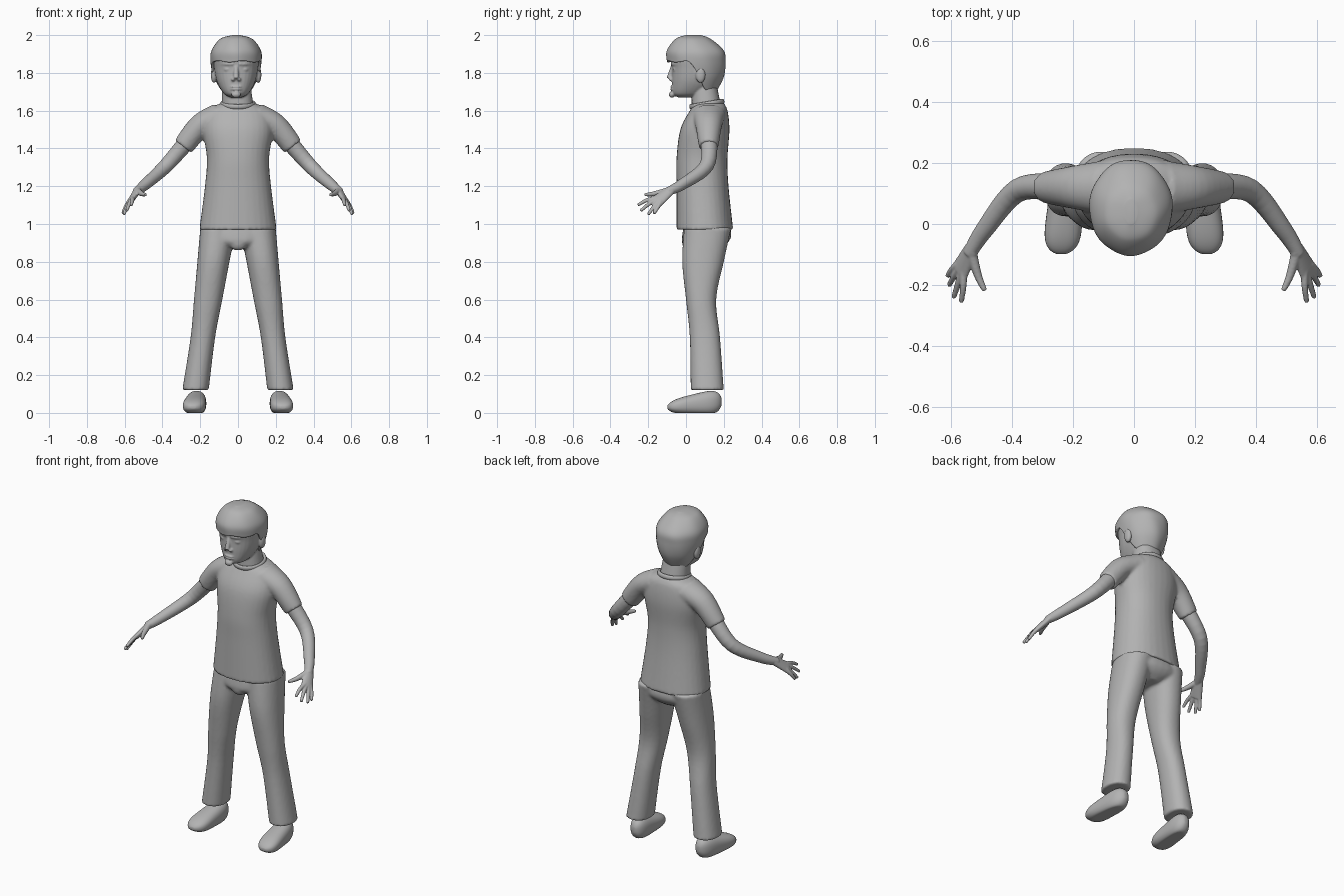
import bpy, bmesh, math
from mathutils import Vector, Matrix

if "Cube" in bpy.data.objects:
    bpy.data.objects.remove(bpy.data.objects["Cube"])

grey = (.45, .45, .45, 1)
clay = bpy.data.materials.new("plain grey")
clay.use_nodes = True
clay.diffuse_color = grey
clay.node_tree.nodes["Principled BSDF"].inputs["Base Color"].default_value = grey

ACROSS, DEPTH, UP = Matrix.Identity(3)
HEAD_X = -.01
SPAN_STEPS = 6


def mix(pair, amount):
    return pair[0] + (pair[1] - pair[0]) * amount


def sample(stations, t):
    """Smooth interpolation between stations, which are equal-length tuples."""
    last = len(stations) - 1
    start = min(int(t), last - 1)
    f = t - start
    near = [stations[max(0, min(last, start + k))] for k in (-1, 0, 1, 2)]
    return [b + f / 2 * (c - a + f * (2 * a - 5 * b + 4 * c - d + f * (3 * (b - c) + d - a)))
            for a, b, c, d in zip(*near)]


def parameters(stations):
    """Evenly spaced parameters from the first station to the last."""
    count = SPAN_STEPS * (len(stations) - 1)
    return [k / SPAN_STEPS for k in range(count + 1)]


def oval_point(angle, u, v, radius_u, radius_v, power=2):
    """Point on a superellipse; a higher power makes it boxier."""
    c, s = math.cos(angle), math.sin(angle)
    return (u * radius_u * math.copysign(abs(c) ** (2 / power), c)
            + v * radius_v * math.copysign(abs(s) ** (2 / power), s))


def oval(centre, u, v, radius_u, radius_v, power=2, sides=32):
    return [centre + oval_point(math.tau * j / sides, u, v, radius_u, radius_v, power)
            for j in range(sides)]


def skin(bm, rings, side=1, cap=True):
    """Join rings of points with quads; side -1 mirrors them."""
    rows = [[bm.verts.new((p.x * side, p.y, p.z)) for p in ring] for ring in rings]
    for lower, upper in zip(rows, rows[1:]):
        for j in range(len(lower)):
            bm.faces.new((lower[j - 1], lower[j], upper[j], upper[j - 1]))
    bm.faces.new(rows[0])
    if cap:
        bm.faces.new(rows[-1])


def level(bm, stations, lean=(0, 0), side=1, power=2.2):
    """Stack of level ovals from (height, front, back, half width)."""
    top, bottom = stations[0][0], stations[-1][0]
    rings = []
    for t in parameters(stations):
        z, front, back, wide = sample(stations, t)
        x = mix(lean, (z - top) / (bottom - top))
        centre = Vector((x, (front + back) / 2, z))
        rings.append(oval(centre, ACROSS, DEPTH, wide, (back - front) / 2, power))
    skin(bm, rings, side)


def limb(bm, path, thick, wide=None, toward=DEPTH, side=1):
    """Tapered tube along a path; wide is its radius along the toward direction."""
    span = len(path) - 1
    rings = []
    for t in parameters(path):
        ahead = Vector(sample(path, min(t + .1, span)))
        behind = Vector(sample(path, max(t - .1, 0)))
        way = (ahead - behind).normalized()
        u = way.cross(toward).normalized()
        radius = mix(thick, t / span)
        radius_v = mix(wide or thick, t / span)
        rings.append(oval(Vector(sample(path, t)), u, u.cross(way), radius, radius_v))
    skin(bm, rings, side)


def ball(bm, centre, radii):
    place = Matrix.LocRotScale(Vector(centre), None, Vector(radii))
    bmesh.ops.create_uvsphere(bm, u_segments=24, v_segments=16, radius=1, matrix=place)


def finish(name, bm, voxel=None):
    """Make the object; a voxel size melts its overlapping pieces into one skin."""
    bmesh.ops.recalc_face_normals(bm, faces=bm.faces)
    mesh = bpy.data.meshes.new(name)
    bm.to_mesh(mesh)
    bm.free()
    mesh.materials.append(clay)
    part = bpy.data.objects.new(name, mesh)
    bpy.context.collection.objects.link(part)
    bpy.ops.object.select_all(action='DESELECT')
    part.select_set(True)
    bpy.context.view_layer.objects.active = part
    bpy.ops.object.shade_smooth()
    if voxel:
        melt = part.modifiers.new("melt", 'REMESH')
        melt.mode = 'VOXEL'
        melt.voxel_size = voxel
        melt.use_smooth_shade = True
        part.modifiers.new("soften", 'SMOOTH').iterations = 3
    return part


# Shirt: torso and short sleeves
bm = bmesh.new()
level(bm, [(.97, -.05, .25, .205), (1.2, -.05, .225, .175), (1.35, -.05, .22, .165),
           (1.5, -.03, .23, .185), (1.6, .02, .22, .16), (1.64, .05, .2, .09)])
for side in (1, -1):
    limb(bm, [(.1, .12, 1.57), (.2, .12, 1.52), (.29, .12, 1.41)],
         thick=(.07, .055), wide=(.09, .05), side=side)
finish("shirt", bm, .009)

# Collar: thin band that dips at the front
bpy.ops.mesh.primitive_torus_add(location=(0, .11, 1.635), rotation=(.17, 0, 0),
                                 major_radius=.085, minor_radius=.009)
collar = bpy.context.object
collar.name = "collar"
collar.scale.z = 1.5
collar.data.materials.append(clay)
bpy.ops.object.shade_smooth()

# Trousers: hips and two flared legs
bm = bmesh.new()
level(bm, [(1, -.01, .23, .185), (.94, -.02, .24, .2), (.9, -.02, .22, .15), (.87, .01, .18, .05)])
ball(bm, (0, .01, .9), (.05, .03, .04))
for side in (1, -1):
    level(bm, [(.98, -.01, .24, .095), (.8, -.02, .2, .085), (.6, 0, .16, .075),
               (.4, .02, .18, .065), (.12, .025, .2, .07)], lean=(.105, .225), side=side)
finish("trousers", bm, .009)

for side, label in ((1, "left"), (-1, "right")):
    # Shoe: flat sole, low rounded toe, tall heel
    bm = bmesh.new()
    rings = []
    for k in range(25):
        f = .5 - .495 * math.cos(math.pi * k / 24)
        bulge = math.sqrt(1 - (2 * f - 1) ** 4)
        height = mix((.075, .035), f) * bulge
        centre = Vector((mix((.215, .238), f), mix((.19, -.1), f), mix((.06, .03), f)))
        ring = oval(centre, ACROSS, UP, mix((.05, .066), f) * bulge, height, power=2.4)
        for p in ring:
            p.z = max(p.z, 0)
        rings.append(ring)
    skin(bm, rings, side)
    finish(label + "_shoe", bm)

    # Arm, palm and fingers
    bm = bmesh.new()
    limb(bm, [(.25, .12, 1.46), (.38, .11, 1.31), (.49, -.02, 1.21), (.54, -.1, 1.17)],
         thick=(.047, .021), side=side)
    knuckle_line = Vector((.5, .7, -.5)).normalized()
    knuckles = Vector((.57, -.155, 1.12))
    limb(bm, [(.53, -.08, 1.18), knuckles], thick=(.02, .014), wide=(.026, .04),
         toward=knuckle_line, side=side)
    tips = [(.565, -.255, 1.1), (.59, -.24, 1.07), (.605, -.2, 1.05), (.61, -.17, 1.055)]
    for place, tip in enumerate(map(Vector, tips)):
        base = knuckles + knuckle_line * (place - 1.5) * .02
        root = base.lerp(knuckles, .3) - (tip - base) * .2
        bend = base.lerp(tip, .4) + UP * .005
        limb(bm, [root, bend, tip], thick=(.013, .008), toward=knuckle_line, side=side)
    limb(bm, [(.53, -.1, 1.175), (.51, -.17, 1.16), (.488, -.218, 1.155)],
         thick=(.018, .008), toward=UP, side=side)
    finish(label + "_arm", bm, .004)

# Head: skull, neck, face and ears
bm = bmesh.new()
level(bm, [(1.96, -.03, .13, .08), (1.9, -.08, .18, .12), (1.82, -.075, .18, .116),
           (1.75, -.075, .16, .1), (1.69, -.07, .1, .065), (1.67, -.04, .06, .03)],
      lean=(HEAD_X, HEAD_X))
level(bm, [(1.6, .03, .19, .085), (1.75, .03, .16, .075)], lean=(0, HEAD_X))
limb(bm, [(HEAD_X, -.07, 1.835), (HEAD_X, -.08, 1.8), (HEAD_X, -.088, 1.77)], thick=(.01, .016))
ball(bm, (HEAD_X, -.075, 1.685), (.025, .016, .017))
for lip in (1.726, 1.713):
    ball(bm, (HEAD_X, -.07, lip), (.03, .014, .006))
for side in (1, -1):
    ball(bm, (HEAD_X + side * .016, -.08, 1.765), (.01, .012, .009))
    ball(bm, (HEAD_X + side * .045, -.055, 1.818), (.02, .016, .011))
    limb(bm, [(HEAD_X + side * reach, y, 1.847) for reach, y in ((.015, -.074), (.05, -.066), (.08, -.04))],
         thick=(.008, .008))
    ball(bm, (HEAD_X + side * .117, .077, 1.79), (.017, .026, .044))
finish("head", bm, .005)

# Hair: cap with a high fringe, sideburns and a low nape
hair = [(2, 0, .08, .02), (1.98, -.055, .13, .085), (1.92, -.1, .2, .13),
        (1.86, -.1, .21, .135), (1.78, -.09, .2, .12), (1.7, -.04, .16, .085)]
bm = bmesh.new()
rows, columns = 36, 72
rings = []
for i in range(rows + 1):
    ring = []
    for j in range(columns):
        angle = math.tau * j / columns
        f = max(0, min(1, mix((.4, 1.5), math.sin(angle))))
        hairline = mix((3, 4.9), f * f * (3 - 2 * f)) + .06 * math.sin(6 * angle)
        z, front, back, wide = sample(hair, hairline * i / rows)
        puff = 1 + .008 * math.sin(7 * angle + 20 * z)
        centre = Vector((HEAD_X, (front + back) / 2, z))
        ring.append(centre + oval_point(angle, ACROSS, DEPTH, wide * puff, (back - front) / 2 * puff))
    rings.append(ring)
skin(bm, rings, cap=False)
shell = finish("hair", bm).modifiers.new("thickness", 'SOLIDIFY')
shell.thickness = .016
shell.offset = -1
